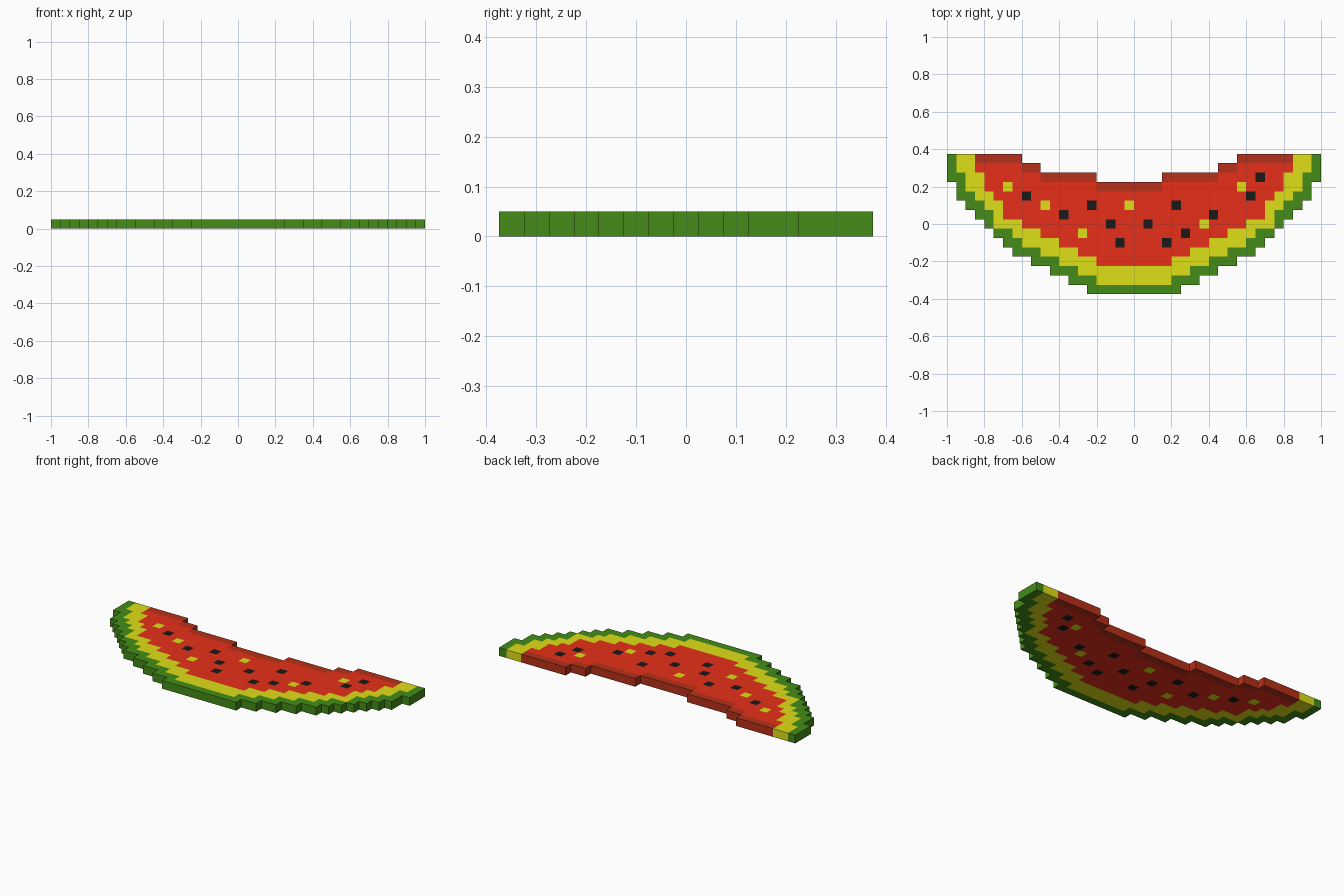
import bpy, bmesh, math

if "Cube" in bpy.data.objects:
    bpy.data.objects.remove(bpy.data.objects["Cube"])

P = 0.05                      # size of one square block
COLS, ROWS = 40, 15

# Half widths in blocks, row by row from the top (+y) edge
RIND = [20, 20, 20, 19, 19, 18, 17, 16, 15, 14, 13, 11, 9, 7, 5]
PITH = [19, 19, 18, 18, 17, 16, 15, 15, 13, 12, 10, 8, 6, 4, 0]
FLESH = [17, 17, 16, 16, 15, 14, 14, 12, 10, 8, 6, 4, 0, 0, 0]
# Bitten top edge: first and last column removed from each row
BITE = [(8, 31), (10, 29), (16, 23)]

DARK = [(.675, .25), (.625, .15), (.225, .1), (.425, .05), (.075, 0), (.275, -.05),
        (.175, -.1), (-.075, -.1), (-.125, 0), (-.225, .1), (-.375, .05), (-.575, .15)]
PALE = [(-.675, .2), (-.475, .1), (-.025, .1), (-.275, -.05), (.575, .2), (.375, 0)]


def cell(x, y):
    return math.floor(x / P + 20), round((0.35 - y) / P)


def solid(c, r):
    if not (0 <= r < ROWS and 20 - RIND[r] <= c < 20 + RIND[r]):
        return False
    return not (r < len(BITE) and BITE[r][0] <= c < BITE[r][1])


dark_cells = {cell(*s) for s in DARK}
pale_cells = {cell(*s) for s in PALE}


def part_of(c, r):
    if (c, r) in dark_cells:
        return "dark_seeds"
    if (c, r) in pale_cells:
        return "pale_seeds"
    h = c - 20 if c >= 20 else 19 - c
    if h < FLESH[r]:
        return "flesh" if solid(c, r - 1) else "bite_edge"
    return "inner_rind" if h < PITH[r] else "outer_rind"


def material(name, rgb):
    m = bpy.data.materials.new(name)
    m.diffuse_color = (*rgb, 1)
    m.use_nodes = True
    m.node_tree.nodes["Principled BSDF"].inputs["Base Color"].default_value = m.diffuse_color
    return m


yellow = material("yellow", (0.74, 0.74, 0.009))
MATS = {
    "outer_rind": material("green", (0.058, 0.262, 0.009)),
    "inner_rind": yellow,
    "pale_seeds": yellow,
    "flesh": material("red", (0.80, 0.030, 0.010)),
    "bite_edge": material("dark red", (0.47, 0.030, 0.010)),
    "dark_seeds": material("black", (0.010, 0.010, 0.010)),
}


def build(name, cells):
    """Blocks of one part, keeping only the faces on the outside of the slice."""
    bm = bmesh.new()

    def quad(*pts):
        bm.faces.new([bm.verts.new(p) for p in pts])

    for c, r in cells:
        x0, y0 = (c - 20) * P, 0.325 - r * P
        ring = [(x0, y0), (x0 + P, y0), (x0 + P, y0 + P), (x0, y0 + P)]
        quad(*[(x, y, P) for x, y in ring])
        quad(*[(x, y, 0) for x, y in reversed(ring)])
        for i, (dc, dr) in enumerate([(0, 1), (1, 0), (0, -1), (-1, 0)]):
            if not solid(c + dc, r + dr):
                a, b = ring[i], ring[(i + 1) % 4]
                quad((*a, 0), (*b, 0), (*b, P), (*a, P))
    bmesh.ops.remove_doubles(bm, verts=bm.verts[:], dist=1e-4)
    me = bpy.data.meshes.new(name)
    bm.to_mesh(me)
    bm.free()
    me.materials.append(MATS[name])
    bpy.context.collection.objects.link(bpy.data.objects.new(name, me))


# Sort every block into its part, then build each part
parts = {name: [] for name in MATS}
for r in range(ROWS):
    for c in range(COLS):
        if solid(c, r):
            parts[part_of(c, r)].append((c, r))
for name, cells in parts.items():
    build(name, cells)
